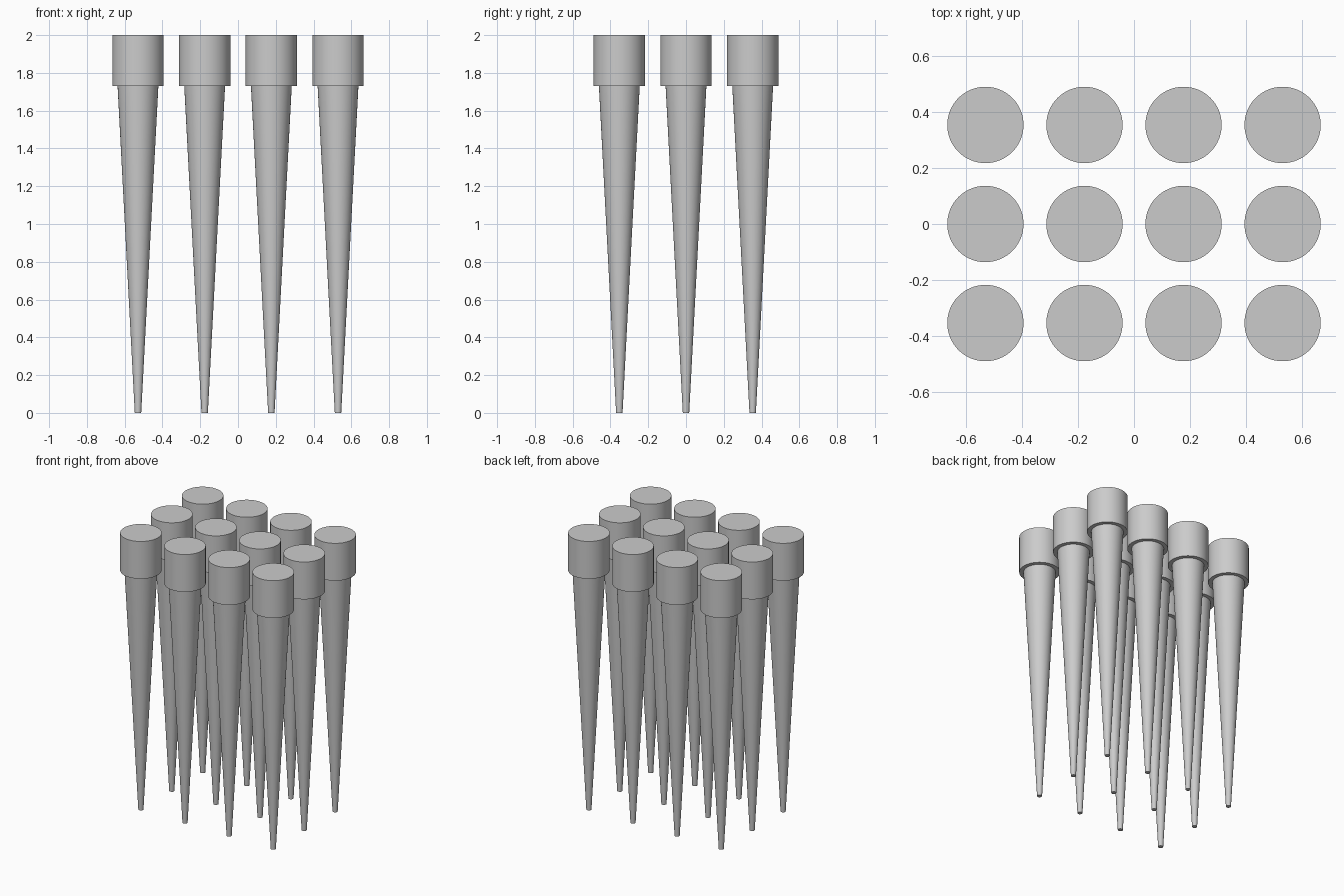
import bpy, bmesh, math

cube = bpy.data.objects.get("Cube")
if cube:
    bpy.data.objects.remove(cube, do_unlink=True)

PITCH, SIDES = 0.353, 64
# (radius, height) from the tip, up the taper, out under the collar, to the flat top
PROFILE = [(0.017, 0), (0.108, 1.73), (0.136, 1.73), (0.136, 2)]

grey = bpy.data.materials.new("plain_grey")
grey.use_nodes = True
colour = (0.6, 0.6, 0.6, 1)
grey.diffuse_color = colour
grey.node_tree.nodes["Principled BSDF"].inputs["Base Color"].default_value = colour


def lathe_mesh(name, profile):
    """Closed solid of revolution with flat end caps."""
    bm = bmesh.new()
    rings = []
    for r, z in profile:
        angles = [math.tau * i / SIDES for i in range(SIDES)]
        rings.append([bm.verts.new((r * math.cos(a), r * math.sin(a), z)) for a in angles])
    for low, high in zip(rings, rings[1:]):
        for i in range(SIDES):
            j = (i + 1) % SIDES
            bm.faces.new((low[i], low[j], high[j], high[i]))
    bm.faces.new(rings[0][::-1])
    bm.faces.new(rings[-1])
    mesh = bpy.data.meshes.new(name)
    bm.to_mesh(mesh)
    bm.free()
    mesh.materials.append(grey)
    return mesh


# Tapered pins with collars, four across and three deep, sharing one mesh
mesh = lathe_mesh("tapered_pin", PROFILE)
pins = []
for row in range(3):
    for col in range(4):
        pin = bpy.data.objects.new(f"tapered_pin_{row + 1}_{col + 1}", mesh)
        pin.location = ((col - 1.5) * PITCH, (row - 1) * PITCH, 0)
        bpy.context.collection.objects.link(pin)
        pins.append(pin)

# Smooth sides with crisp collar and cap edges
bpy.ops.object.select_all(action='DESELECT')
pins[0].select_set(True)
bpy.context.view_layer.objects.active = pins[0]
bpy.ops.object.shade_smooth_by_angle(angle=math.radians(30))
